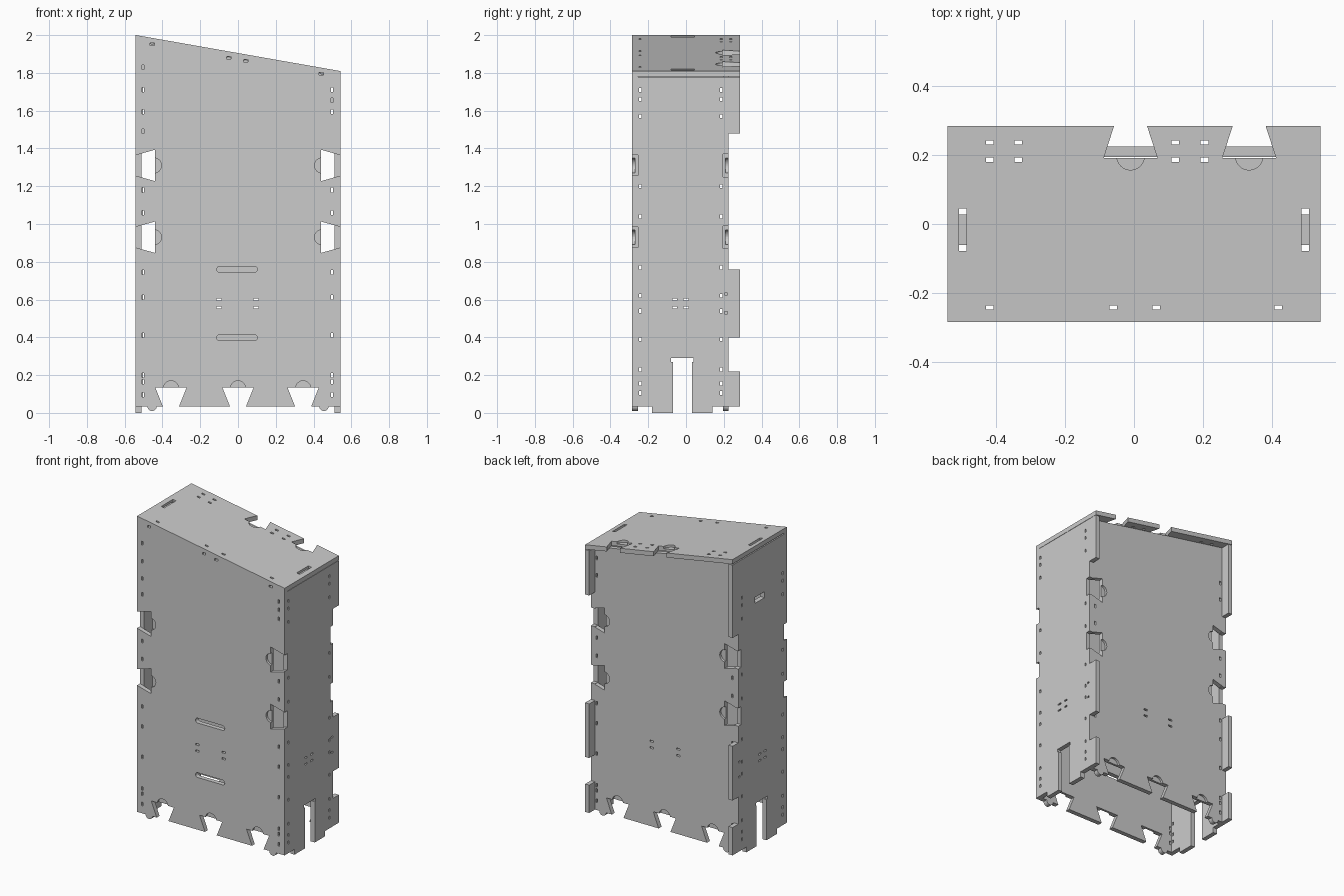
import bpy, bmesh, math

if "Cube" in bpy.data.objects:
    bpy.data.objects.remove(bpy.data.objects["Cube"])

T = 0.03  # sheet thickness


def top_z(x):
    return 1.905 - 0.176 * x


def prism(bm, pts, w0, w1, mapping):
    a = [bm.verts.new(mapping(u, v, w0)) for u, v in pts]
    b = [bm.verts.new(mapping(u, v, w1)) for u, v in pts]
    n = len(pts)
    faces = [bm.faces.new(a[::-1]), bm.faces.new(b)]
    for i in range(n):
        j = (i + 1) % n
        faces.append(bm.faces.new((a[i], a[j], b[j], b[i])))
    bmesh.ops.recalc_face_normals(bm, faces=faces)


def to_object(name, bm):
    me = bpy.data.meshes.new(name)
    bm.to_mesh(me)
    bm.free()
    ob = bpy.data.objects.new(name, me)
    bpy.context.collection.objects.link(ob)
    return ob


def panel(name, outline, holes, mapping):
    """Flat sheet with outline; holes are (points, depth) cut from the outer face."""
    bm = bmesh.new()
    prism(bm, outline, -T, 0, mapping)
    ob = to_object(name, bm)
    bm = bmesh.new()
    for pts, depth in holes:
        prism(bm, pts, -depth, 0.01, mapping)
    cutter = to_object(name + "_cutter", bm)
    cutter.hide_render = True
    mod = ob.modifiers.new("holes", "BOOLEAN")
    mod.operation = "DIFFERENCE"
    mod.object = cutter
    mod.solver = "EXACT"
    mod.use_self = True
    dg = bpy.context.evaluated_depsgraph_get()
    me = bpy.data.meshes.new_from_object(ob.evaluated_get(dg))
    ob.modifiers.clear()
    ob.data = me
    bpy.data.objects.remove(cutter)
    return ob


def rect(u, v, w, h, depth=0.05):
    return ([(u - w / 2, v - h / 2), (u + w / 2, v - h / 2),
             (u + w / 2, v + h / 2), (u - w / 2, v + h / 2)], depth)


def arc(u, v, r, a0, a1, n=12):
    return [(u + r * math.cos(math.radians(a0 + (a1 - a0) * i / n)),
             v + r * math.sin(math.radians(a0 + (a1 - a0) * i / n))) for i in range(n + 1)]


def half_disc(u, v, direction, r=0.04):
    # shallow finger pocket next to a dovetail cut, overlapping the cut slightly
    d = math.radians(direction)
    ou, ov = u - 0.005 * math.cos(d), v - 0.005 * math.sin(d)
    return (arc(ou, ov, r, direction - 90, direction + 90), 0.015)


def pill(u, v, w, h):
    r, k = h / 2, w / 2 - h / 2
    return (arc(u + k, v, r, -90, 90, 8) + arc(u - k, v, r, 90, 270, 8), 0.05)


FOOT_CUTS = (-0.355, 0, 0.345)
SIDE_CUTS = (0.93, 1.31)


# front and back share one outline: dovetails below and at both sides, sloping top
def broad_outline(W, drop):
    z0, m = 0.035, 0.055 + (0.54 - W) * 0.28
    p = [(-W, z0)] + arc(-0.455, z0, 0.025, 180, 360)
    for x in FOOT_CUTS:
        p += [(x - 0.043, z0), (x - 0.083, 0.135), (x + 0.083, 0.135), (x + 0.043, z0)]
    p += arc(0.455, z0, 0.025, 180, 360) + [(W, z0)]
    for z in SIDE_CUTS:
        p += [(W, z - m), (0.44, z - 0.083), (0.44, z + 0.083), (W, z + m)]
    p += [(W, top_z(W) - drop), (-W, top_z(-W) - drop)]
    for z in SIDE_CUTS[::-1]:
        p += [(-W, z + m), (-0.44, z + 0.083), (-0.44, z - 0.083), (-W, z - m)]
    return p


common = [half_disc(x, 0.135, 90) for x in FOOT_CUTS]
for z in SIDE_CUTS:
    common += [half_disc(0.44, z, 180), half_disc(-0.44, z, 0)]
for x in (-0.1, 0.095):
    common += [rect(x, z, 0.027, 0.011) for z in (0.6, 0.557)]

edge_z = (1.71, 1.595, 1.18, 1.06, 0.745, 0.612, 0.41, 0.2, 0.165, 0.097)
front_holes = [rect(0.498, z, 0.011, 0.024) for z in edge_z + (1.655,)]
front_holes += [rect(-0.503, z, 0.011, 0.024) for z in edge_z + (1.83, 1.49)]
front_holes += [rect(x, top_z(x) - 0.033, 0.024, 0.013) for x in (-0.455, -0.05, 0.04, 0.44)]
back_holes = [rect(s * 0.498, z, 0.011, 0.024) for s in (-1, 1) for z in edge_z]
slots = [pill(-0.005, z, 0.215, 0.032) for z in (0.76, 0.398)]

panel("front_panel", broad_outline(0.542, 0), common + front_holes + slots,
      lambda u, v, w: (u, -0.285 - w, v))
panel("back_panel", broad_outline(0.512, 0.032), common + back_holes,
      lambda u, v, w: (u, 0.225 + w, v))


# side panels: foot slot, rear tabs, notches at the back dovetails
def side_outline(h):
    p = [(-0.255, 0.035), (-0.18, 0.035), (-0.18, 0), (-0.07, 0), (-0.07, 0.27),
         (-0.08, 0.27), (-0.08, 0.29), (0.04, 0.29), (0.04, 0.27), (0.032, 0.27),
         (0.032, 0), (0.14, 0), (0.14, 0.035), (0.285, 0.035), (0.285, 0.22),
         (0.225, 0.22), (0.225, 0.4), (0.285, 0.4), (0.285, 0.76), (0.225, 0.76)]
    for z in SIDE_CUTS:
        p += [(0.225, z - 0.06), (0.195, z - 0.06), (0.195, z + 0.06), (0.225, z + 0.06)]
    return p + [(0.225, 1.48), (0.285, 1.48), (0.285, h), (-0.255, h)]


side_z = (1.71, 1.66, 1.57, 1.2, 1.04, 0.77, 0.62, 0.54, 0.39, 0.23, 0.155, 0.105)
side_holes = [rect(y, z, 0.012, 0.02) for y in (-0.242, 0.187) for z in side_z]
side_holes += [rect(y, z, 0.025, 0.01) for y in (-0.06, 0.0) for z in (0.6, 0.557)]
side_holes += [rect(0.213, z, 0.016, 0.012) for z in (0.63, 0.53)]
for name, s in (("right_side", 1), ("left_side", -1)):
    extra = [rect(0, 1.64, 0.1, 0.04)] if s < 0 else []
    h = top_z(0.542) - 0.032 if s > 0 else top_z(-0.512) - 0.032
    panel(name, side_outline(h), side_holes + extra,
          lambda u, v, w, s=s: (s * (0.542 + w), u, v))

# sloping top with two dovetails along the rear edge
top = [(-0.542, -0.255), (0.542, -0.255), (0.542, 0.285)]
TOP_CUTS = (0.335, -0.01)
for x in TOP_CUTS:
    top += [(x + 0.048, 0.285), (x + 0.078, 0.192), (x - 0.078, 0.192), (x - 0.048, 0.285)]
top += [(-0.542, 0.285)]
holes = [half_disc(x, 0.192, 270) for x in TOP_CUTS]
holes += [rect(x, y, 0.022, 0.012) for x in (-0.42, -0.337, 0.12, 0.205) for y in (0.187, 0.237)]
holes += [rect(x, -0.243, 0.022, 0.012) for x in (-0.42, -0.06, 0.065, 0.42)]
for s in (-1, 1):
    holes += [rect(s * 0.498, -0.017, 0.022, 0.1, 0.015)]
    holes += [rect(s * 0.498, y, 0.022, 0.018) for y in (-0.07, 0.036)]
panel("sloping_top", top, holes, lambda u, v, w: (u, v, top_z(u) + w))
